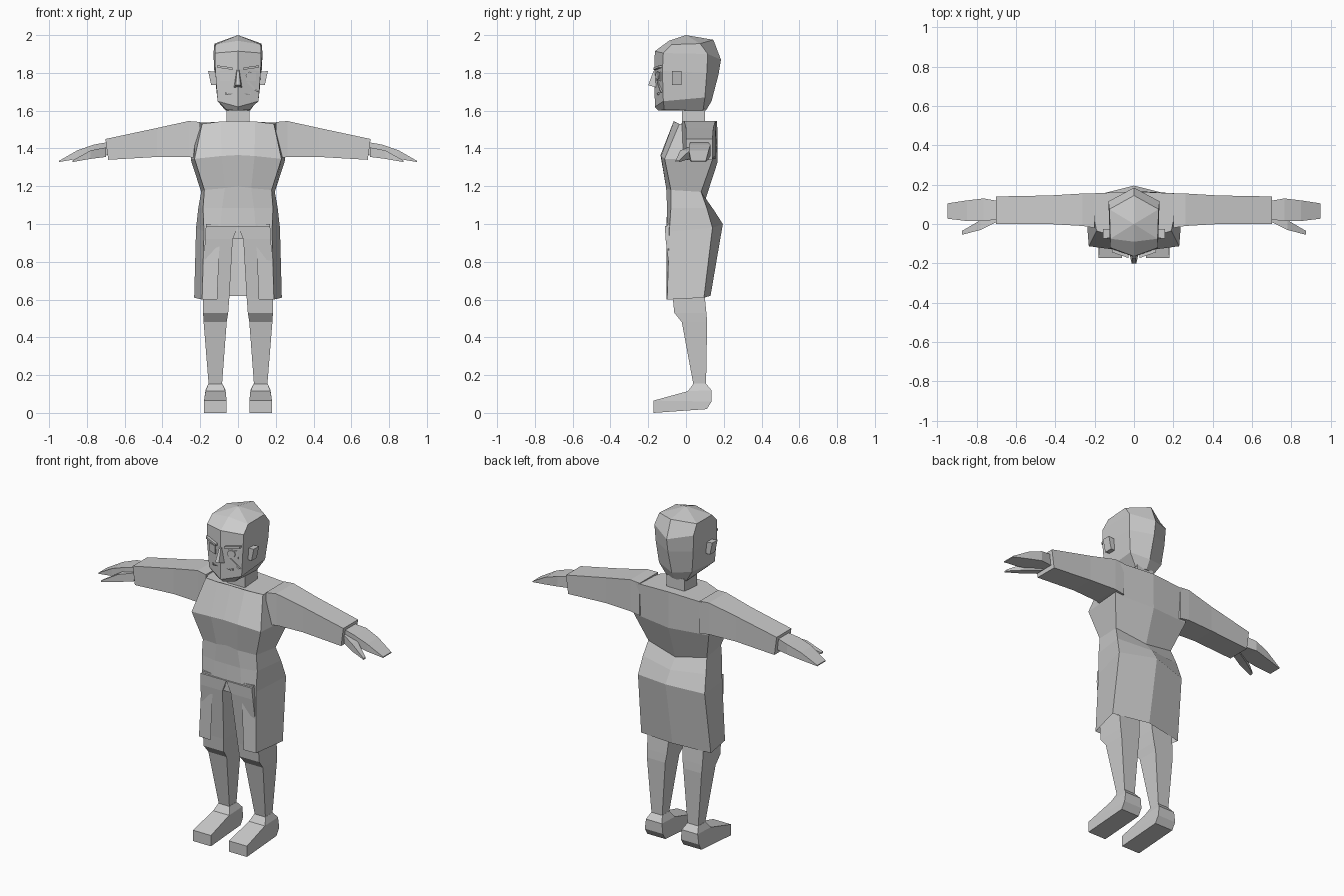
import bpy, bmesh, math
from mathutils import Vector

grey = bpy.data.materials.new("plain grey")
grey.diffuse_color = (0.6, 0.6, 0.6, 1)


def loft(name, rings, cap_start=True, cap_end=True, closed=True, mirror=False):
    """Skin a list of equal-length point rings with flat faces."""
    bm = bmesh.new()
    rows = [[bm.verts.new(p) for p in r] for r in rings]
    n = len(rows[0])
    for a, b in zip(rows, rows[1:]):
        for i in range(n if closed else n - 1):
            j = (i + 1) % n
            bm.faces.new((a[i], a[j], b[j], b[i]))
    if cap_start:
        bm.faces.new(rows[0][::-1])
    if cap_end:
        bm.faces.new(rows[-1])
    bmesh.ops.remove_doubles(bm, verts=bm.verts, dist=1e-5)
    bmesh.ops.recalc_face_normals(bm, faces=bm.faces)
    me = bpy.data.meshes.new(name)
    bm.to_mesh(me)
    bm.free()
    me.materials.append(grey)
    ob = bpy.data.objects.new(name, me)
    bpy.context.collection.objects.link(ob)
    if mirror:
        ob.modifiers.new("mirror", 'MIRROR').use_mirror_merge = False
    return ob


def whole(half):
    """Complete a front-to-back half ring whose ends lie on the centre line."""
    return half + [(-x, y, z) for x, y, z in half[-2:0:-1]]


def flat(x0, x1, y0, y1, zf, zb=None):
    """Horizontal four-point ring, front and back heights."""
    zb = zf if zb is None else zb
    return [(x0, y0, zf), (x1, y0, zf), (x1, y1, zb), (x0, y1, zb)]


def upright(x, y0, y1, z0, z1, lean=0):
    """Four-point ring facing along x; lean shifts the lower edge."""
    return [(x - lean, y0, z0), (x - lean, y1, z0), (x, y1, z1), (x, y0, z1)]


# Head
head = [
    [(0, -.145, 1.60), (.06, -.115, 1.605), (.065, .09, 1.60), (0, .105, 1.60)],
    [(0, -.165, 1.62), (.108, -.12, 1.65), (.11, .10, 1.67), (0, .135, 1.65)],
    [(0, -.167, 1.82), (.12, -.125, 1.81), (.125, .11, 1.80), (0, .172, 1.79)],
    [(0, -.165, 1.915), (.122, -.12, 1.905), (.13, .115, 1.90), (0, .185, 1.87)],
    [(0, -.09, 1.97), (.12, -.075, 1.95), (.125, .075, 1.955), (0, .145, 1.975)],
    [(0, 0, 2.0)] * 4,
]
loft("head", [whole(r) for r in head], cap_end=False)
loft("neck", [flat(-.06, .06, -.02, .10, z) for z in (1.52, 1.61)])

# Ears, flaring outwards at the top
loft("ear", [upright(.115, -.07, -.025, 1.735, 1.805),
             upright(.158, -.075, -.025, 1.735, 1.81, .016)], mirror=True)

# Nose
loft("nose", [[(-.022, -.155, 1.722), (.022, -.155, 1.722), (.012, -.2, 1.735), (-.012, -.2, 1.735)],
              [(-.008, -.155, 1.82), (.008, -.155, 1.82), (.006, -.172, 1.81), (-.006, -.172, 1.81)]])


def face_y(x):
    """Depth of the slanted face surface."""
    return -.167 + abs(x) * .042 / .12


def plate(name, pts, out=.008):
    """Thin plate on the face from an x, z outline."""
    return loft(name, [[(x, face_y(x) + d, z) for x, z in pts] for d in (.004, -out)])


# Eyes, brows, mouth
for s in (-1, 1):
    plate("eye", [(s * x, z) for x, z in ((.043, 1.758), (.095, 1.758), (.095, 1.806), (.043, 1.806))], .004)
    plate("brow", [(s * x, z) for x, z in ((.028, 1.816), (.112, 1.828), (.112, 1.84), (.028, 1.828))], .016)
    plate("mouth_corner", [(s * x, z) for x, z in ((.06, 1.685), (.068, 1.685), (.068, 1.695), (.06, 1.695))], .004)
plate("mouth", [(-.06, 1.684), (.06, 1.684), (.05, 1.69), (-.05, 1.69)], .004)
plate("eye_ring", [(.062 + .022 * math.cos(i * math.pi / 4), 1.785 + .022 * math.sin(i * math.pi / 4))
                   for i in range(8)], .009)
plate("cheek_scar", [(.045, 1.75), (.058, 1.755), (.108, 1.70), (.1, 1.697)], .004)

# Coat body
body = [
    [(0, -.065, 1.545), (.09, -.065, 1.543), (.19, -.035, 1.53), (.23, .155, 1.535), (0, .165, 1.545)],
    [(0, -.135, 1.365), (.088, -.132, 1.36), (.23, -.113, 1.345), (.25, .14, 1.34), (0, .168, 1.33)],
    [(0, -.105, 1.20), (.07, -.105, 1.19), (.178, -.08, 1.18), (.195, .08, 1.17), (0, .103, 1.13)],
    [(0, -.10, 1.085), (.085, -.10, 1.085), (.185, -.08, 1.085), (.21, .11, 1.085), (0, .15, 1.07)],
    [(0, -.105, .96), (.095, -.103, .96), (.18, -.088, .96), (.222, .14, .98), (0, .195, 1.0)],
]
loft("coat_body", [whole(r) for r in body], cap_end=False)

# Coat skirt, open at the front
hem = [(.11, -.104, .60), (.19, -.10, .60), (.232, .095, .61), (0, .13, .62)]
skirt = [body[-1][1:], hem]
loft("coat_skirt", [[(-x, y, z) for x, y, z in r[:-1]] + r[::-1] for r in skirt],
     cap_start=False, cap_end=False, closed=False)

# Sleeves
loft("sleeve", [upright(.20, -.02, .155, 1.345, 1.54), upright(.262, -.01, .155, 1.355, 1.545),
                upright(.43, .0, .145, 1.355, 1.508), upright(.702, .0, .14, 1.34, 1.45, .015)], mirror=True)

# Hands and thumbs
loft("hand", [upright(.68, .025, .115, 1.365, 1.435), upright(.765, .015, .13, 1.36, 1.42),
              upright(.85, .015, .12, 1.345, 1.39), upright(.948, .027, .105, 1.328, 1.334)], mirror=True)
loft("thumb", [upright(.70, .01, .06, 1.355, 1.405), upright(.78, -.03, .02, 1.345, 1.39),
               upright(.875, -.055, -.035, 1.328, 1.337)], mirror=True)

# Trousers: hips then one leg mirrored
loft("hips", [flat(-.17, .17, -.10, .12, z) for z in (1.0, .92)])
loft("leg", [flat(.0, .17, -.112, .12, .99), flat(.028, .175, -.108, .12, .92),
             flat(.046, .185, -.07, .10, .61), flat(.052, .185, -.062, .108, .53),
             flat(.06, .182, -.022, .112, .48), flat(.085, .155, .04, .106, .145)], mirror=True)

# Shoes
loft("shoe", [flat(.06, .18, -.172, .11, 0, .02), flat(.06, .18, -.172, .135, .065, .06),
              flat(.066, .172, .01, .135, .115, .12), flat(.083, .157, .04, .106, .155)], mirror=True)
